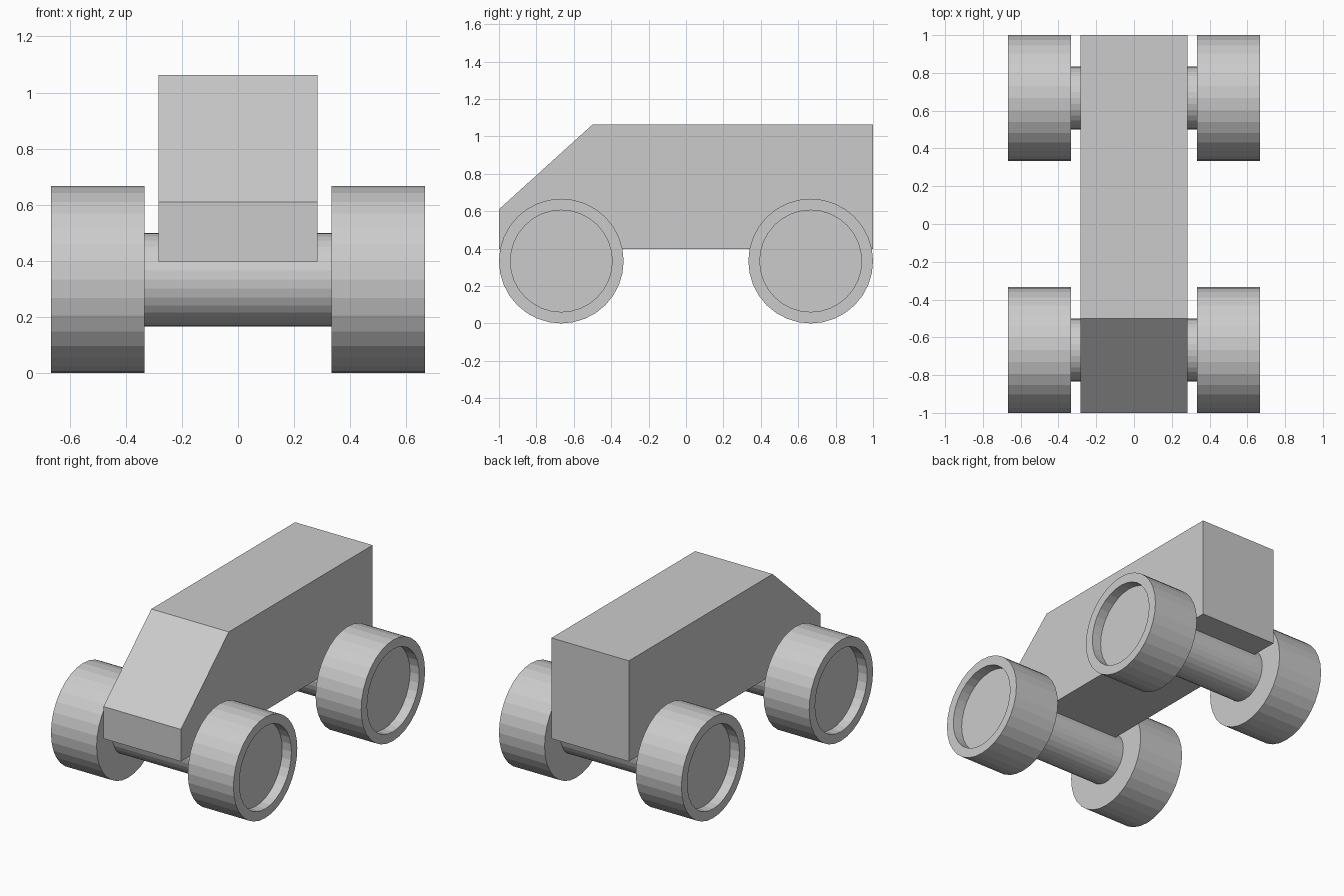
import bpy, bmesh
from math import cos, sin, pi

if "Cube" in bpy.data.objects:
    bpy.data.objects.remove(bpy.data.objects["Cube"])

SIDES = 32
R = 1 / 3          # wheel radius and width
AXLE_Y = 2 / 3


def make_object(name, bm):
    bmesh.ops.recalc_face_normals(bm, faces=bm.faces)
    mesh = bpy.data.meshes.new(name)
    bm.to_mesh(mesh)
    bm.free()
    obj = bpy.data.objects.new(name, mesh)
    bpy.context.collection.objects.link(obj)
    return obj


def lathe_x(name, profile, y, z):
    """Closed solid turned around the x direction from (x, radius) points."""
    bm = bmesh.new()
    rings = [[bm.verts.new((x, y + r * cos(2 * pi * i / SIDES), z + r * sin(2 * pi * i / SIDES)))
              for i in range(SIDES)] for x, r in profile]
    for a, b in zip(rings, rings[1:]):
        for i in range(SIDES):
            j = (i + 1) % SIDES
            bm.faces.new((a[i], a[j], b[j], b[i]))
    bm.faces.new(rings[0])
    bm.faces.new(rings[-1])
    return make_object(name, bm)


# Van body: side profile extruded across the width
half_width = 0.283
profile = [(-1, 0.398), (-1, 0.61), (-0.5, 1.063), (1, 1.063), (1, 0.398)]
bm = bmesh.new()
side = bm.faces.new([bm.verts.new((-half_width, y, z)) for y, z in profile])
ext = bmesh.ops.extrude_face_region(bm, geom=[side], use_keep_orig=True)
moved = [g for g in ext["geom"] if isinstance(g, bmesh.types.BMVert)]
bmesh.ops.translate(bm, verts=moved, vec=(2 * half_width, 0, 0))
make_object("body", bm)

# Axles and wheels with a recessed outer face
for end, y in (("front", -AXLE_Y), ("rear", AXLE_Y)):
    lathe_x(end + "_axle", [(-R, R / 2), (R, R / 2)], y, R)
    for name, s in (("left", -1), ("right", 1)):
        lathe_x(f"{end}_{name}_wheel",
                [(s * R, R), (s * 2 * R, R), (s * 2 * R, 0.272), (s * (2 * R - 0.067), 0.272)], y, R)
